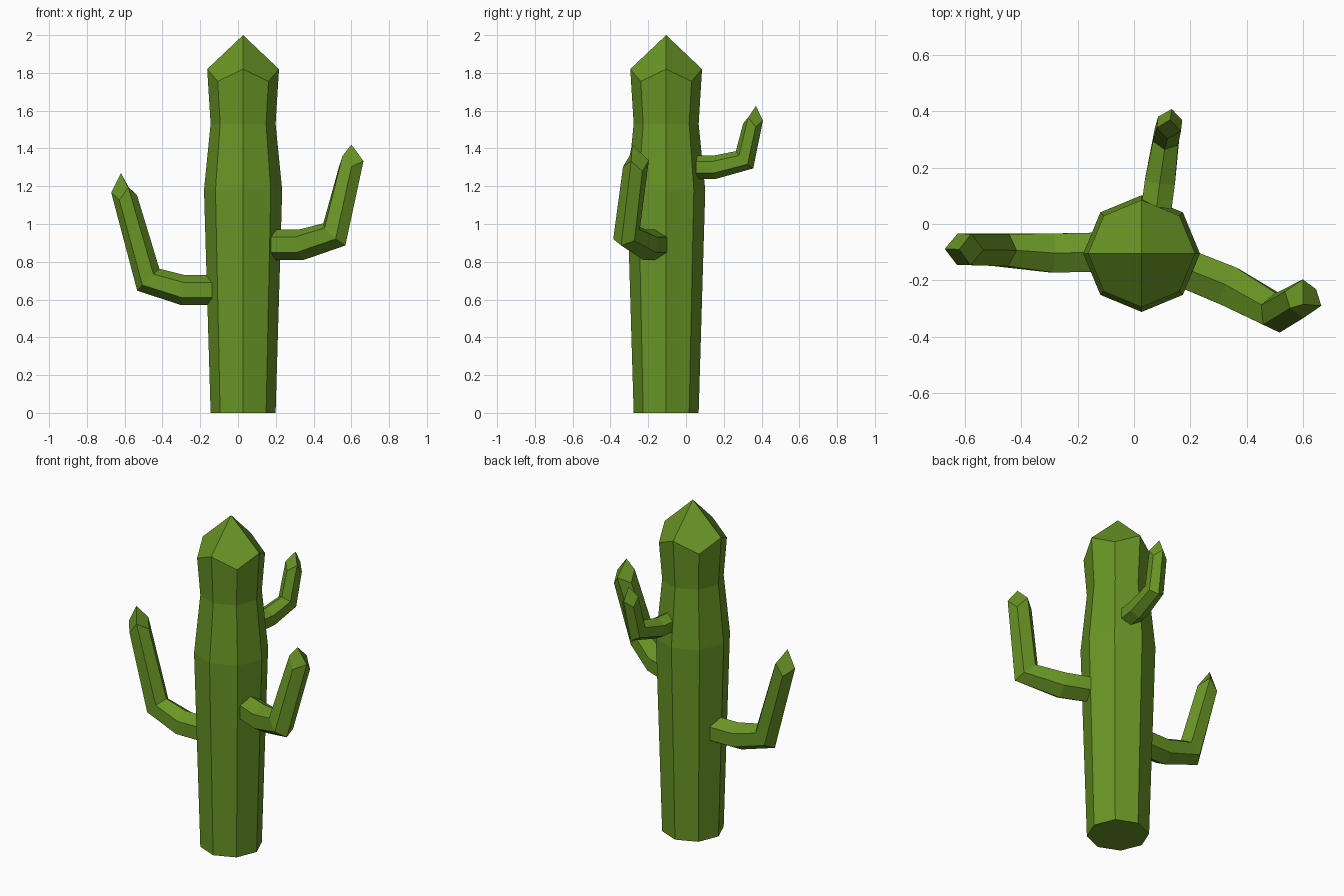
import bpy, bmesh
from math import sin, cos, pi
from mathutils import Vector

cube = bpy.data.objects.get("Cube")
if cube:
    bpy.data.objects.remove(cube)

green = bpy.data.materials.new("cactus green")
green.use_nodes = True
color = (0.14, 0.30, 0.018, 1)
green.diffuse_color = color
green.node_tree.nodes["Principled BSDF"].inputs["Base Color"].default_value = color


def build(name, rings, tip):
    """Skin rings of points, close the base and finish with a faceted point."""
    bm = bmesh.new()
    loops = [[bm.verts.new(p) for p in ring] for ring in rings]
    n = len(loops[0])
    for low, high in zip(loops, loops[1:]):
        for i in range(n):
            j = (i + 1) % n
            bm.faces.new((low[i], low[j], high[j], high[i]))
    bm.faces.new(loops[0][::-1])
    apex, top = bm.verts.new(tip), loops[-1]
    for i in range(0, n, 2):
        bm.faces.new((top[i], top[i + 1], top[(i + 2) % n], apex))
    bmesh.ops.recalc_face_normals(bm, faces=bm.faces)
    mesh = bpy.data.meshes.new(name)
    bm.to_mesh(mesh)
    bm.free()
    mesh.materials.append(green)
    bpy.context.collection.objects.link(bpy.data.objects.new(name, mesh))


def trunk(center, profile, tip_z, drop):
    rings = []
    for r, z in profile:
        last = z == profile[-1][1]
        rings.append([(center[0] + r * cos(i * pi / 4), center[1] + r * sin(i * pi / 4),
                       z - (drop if last and i % 2 else 0)) for i in range(8)])
    build("trunk", rings, (*center, tip_z))


def arm(name, path, radii, tip, drop):
    """Six-sided branch with a mitred elbow."""
    pts = [Vector(p) for p in path]
    out = pts[2] - pts[0]
    side = Vector((-out.y, out.x, 0)).normalized()
    rings = []
    for k, (p, r) in enumerate(zip(pts, radii)):
        before = (p - pts[max(k - 1, 0)]).normalized()
        after = (pts[min(k + 1, len(pts) - 1)] - p).normalized()
        t = (before + after).normalized()
        up = t.cross(side).normalized()
        across = up.cross(t).normalized()
        stretch = 1.25 if k == 2 else 1
        ring = []
        for i in range(6):
            a = i * pi / 3 + pi / 6
            q = p + across * r * cos(a) + up * r * stretch * sin(a)
            if k == len(pts) - 1:
                q += t * (drop / 2 if i % 2 == 0 else -drop / 2)
            ring.append(q)
        rings.append(ring)
    build(name, rings, tip)


# Main stem, waisted below the pointed crown
trunk((0.027, -0.105), [(0.172, 0), (0.207, 1.18), (0.172, 1.53), (0.19, 1.82)], 2.0, 0.065)

# Branches
arm("left_arm", [(0.2, -0.165, 0.89), (0.335, -0.22, 0.89), (0.51, -0.315, 0.945), (0.6, -0.265, 1.32)],
    (0.08, 0.082, 0.07, 0.066), (0.6, -0.285, 1.42), 0.05)
arm("right_arm", [(-0.14, -0.1, 0.65), (-0.29, -0.103, 0.65), (-0.475, -0.092, 0.705), (-0.603, -0.09, 1.16)],
    (0.08, 0.08, 0.066, 0.064), (-0.62, -0.09, 1.27), 0.05)
arm("back_arm", [(0.08, 0.06, 1.3), (0.092, 0.15, 1.3), (0.115, 0.31, 1.34), (0.126, 0.355, 1.54)],
    (0.062, 0.062, 0.052, 0.05), (0.128, 0.37, 1.625), 0.04)
